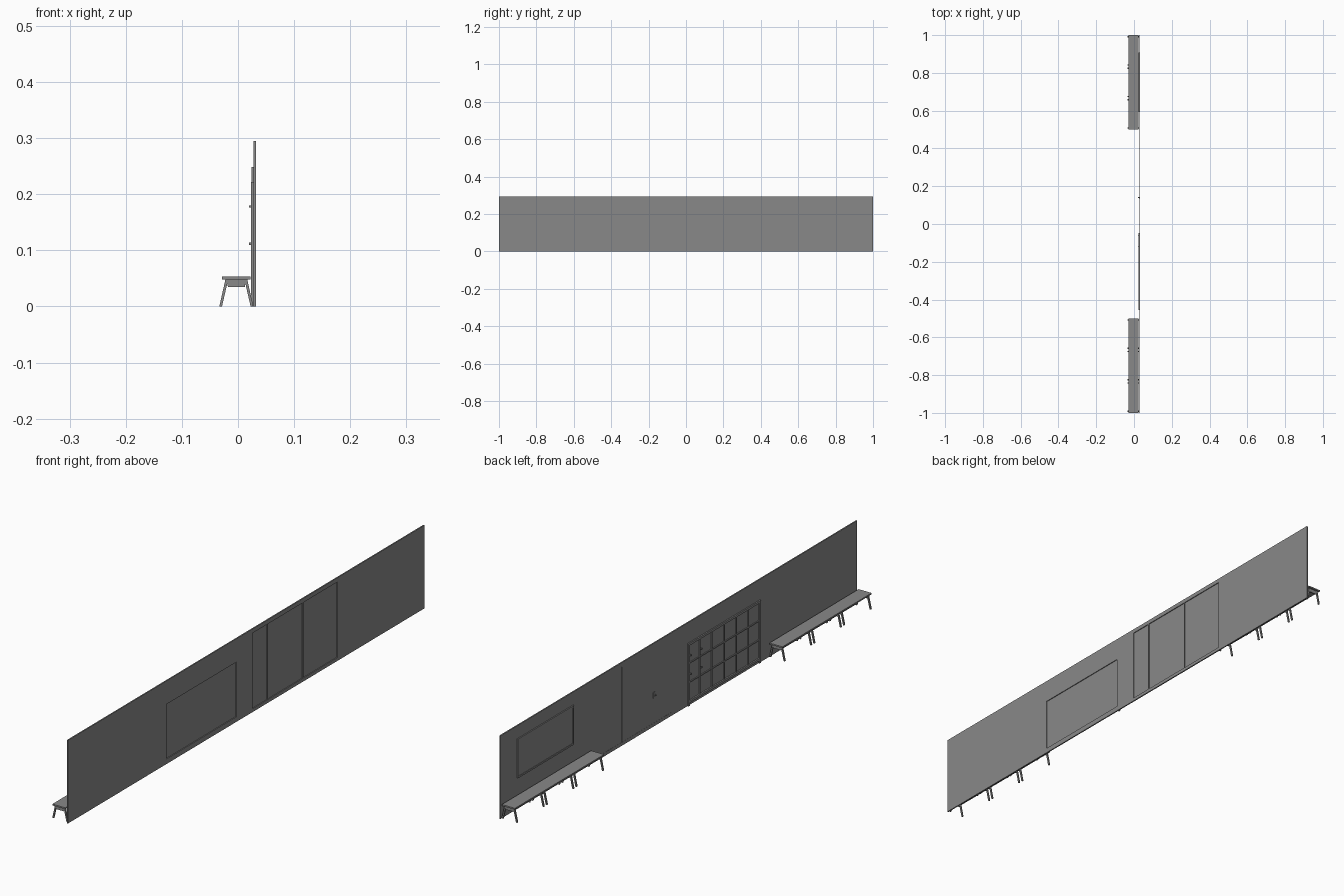
import bpy, bmesh
from mathutils import Vector

cube = bpy.data.objects.get("Cube")
if cube:
    bpy.data.objects.remove(cube)

grey = bpy.data.materials.new("plain_grey")
GREY = (0.25, 0.25, 0.25, 1)
grey.diffuse_color = GREY
grey.use_nodes = True
grey.node_tree.nodes["Principled BSDF"].inputs["Base Color"].default_value = GREY


def finish(bm, name):
    bmesh.ops.recalc_face_normals(bm, faces=bm.faces)
    mesh = bpy.data.meshes.new(name)
    bm.to_mesh(mesh)
    bm.free()
    mesh.materials.append(grey)
    ob = bpy.data.objects.new(name, mesh)
    bpy.context.collection.objects.link(ob)
    return ob


def add_box(bm, x, y, z):
    verts = bmesh.ops.create_cube(bm, size=1)["verts"]
    for v in verts:
        v.co = Vector(r[0] if c < 0 else r[1] for r, c in zip((x, y, z), v.co))


def box(name, x, y, z):
    bm = bmesh.new()
    add_box(bm, x, y, z)
    return finish(bm, name)


def add_prism(bm, profile, y0, y1):
    """Extrude an x-z outline along y."""
    face = bm.faces.new([bm.verts.new((x, y0, z)) for x, z in profile])
    new = bmesh.ops.extrude_face_region(bm, geom=[face])["geom"]
    for v in new:
        if isinstance(v, bmesh.types.BMVert):
            v.co.y = y1


# Wall with openings for the window and the door panels
WALL_IN, WALL_OUT, HEIGHT = 0.028, 0.0325, 0.295
DOOR_Z = (0.012, 0.28)
openings = {
    "window_pane": ((-0.448, -0.056), (0.018, 0.212)),
    "side_panel": ((0.036, 0.118), DOOR_Z),
    "door_leaf": ((0.122, 0.316), DOOR_Z),
    "fixed_panel": ((0.32, 0.51), DOOR_Z),
}
ys = sorted({-1, 1} | {v for o in openings.values() for v in o[0]})
zs = sorted({0, HEIGHT} | {v for o in openings.values() for v in o[1]})
bm = bmesh.new()
grid = {(y, z): bm.verts.new((WALL_OUT, y, z)) for y in ys for z in zs}
for y0, y1 in zip(ys, ys[1:]):
    for z0, z1 in zip(zs, zs[1:]):
        inside = any(a <= y0 and y1 <= b and c <= z0 and z1 <= d
                     for (a, b), (c, d) in openings.values())
        if not inside:
            bm.faces.new([grid[k] for k in ((y0, z0), (y1, z0), (y1, z1), (y0, z1))])
new = bmesh.ops.extrude_face_region(bm, geom=bm.faces[:])["geom"]
for v in new:
    if isinstance(v, bmesh.types.BMVert):
        v.co.x = WALL_IN
bmesh.ops.delete(bm, geom=[v for v in bm.verts if not v.link_faces], context="VERTS")
finish(bm, "wall")

# Thin panels filling the openings
for name, (y, z) in openings.items():
    box(name, (0.0285, 0.0295), y, z)

# Window frame with its grid of bars
W0, W1, WTOP, BAR = -0.455, -0.048, 0.222, 0.008
bm = bmesh.new()
FX = (0.0235, WALL_IN)
for y in (W0, W1 - BAR):
    add_box(bm, FX, (y, y + BAR), (0, WTOP))
for z in (0.01, WTOP - BAR):
    add_box(bm, FX, (W0 + BAR, W1 - BAR), (z, z + BAR))
finish(bm, "window_frame")
bm = bmesh.new()
for i in range(1, 6):
    y = W0 + (W1 - W0) * i / 6
    add_box(bm, (0.025, 0.0284), (y - 0.002, y + 0.002), (0.018, WTOP - BAR))
for i in (1, 2):
    z = 0.014 + 0.204 * i / 3
    add_box(bm, (0.0252, 0.0284), (W0 + BAR, W1 - BAR), (z - 0.002, z + 0.002))
finish(bm, "window_bars")
for i, y in enumerate((-0.06, -0.12)):
    for z in (0.178, 0.112):
        box("window_latch", (0.02, 0.025), (y - 0.002, y + 0.002), (z - 0.002, z + 0.002))

# Door handle
box("door_handle_plate", (0.0265, 0.0286), (0.135, 0.143), (0.1, 0.122))
box("door_handle", (0.02, 0.0265), (0.137, 0.142), (0.11, 0.114))

# Notice board
P0, P1, PB, PT = 0.593, 0.907, 0.11, 0.249
bm = bmesh.new()
for y in (P0, P1 - 0.006):
    add_box(bm, (0.0238, WALL_IN), (y, y + 0.006), (PB, PT))
for z in (PB, PT - 0.006):
    add_box(bm, (0.0238, WALL_IN), (P0 + 0.006, P1 - 0.006), (z, z + 0.006))
finish(bm, "notice_board_frame")
box("notice_board", (0.0255, WALL_IN), (P0 + 0.006, P1 - 0.006), (PB + 0.006, PT - 0.006))

# Two rows of three benches with splayed trestle legs
MID = -0.003
for row, start in (("front", -1.0), ("rear", 0.5)):
    for n in range(3):
        y0 = start + n * 0.5 / 3
        y1 = y0 + 0.5 / 3
        box(row + "_bench_seat", (MID - 0.0255, MID + 0.0255), (y0, y1), (0.048, 0.053))
        bm = bmesh.new()
        for y in (y0 + 0.009, y1 - 0.009):
            for s in (-1, 1):
                leg = [(0.0255, 0), (0.0303, 0), (0.0195, 0.048), (0.0145, 0.048)]
                add_prism(bm, [(MID + s * x, z) for x, z in leg], y - 0.003, y + 0.003)
            rail = [(-0.015, 0.035), (0.015, 0.035), (0.018, 0.048), (-0.018, 0.048)]
            add_prism(bm, [(MID + x, z) for x, z in rail], y - 0.002, y + 0.002)
        finish(bm, row + "_bench_trestles")
